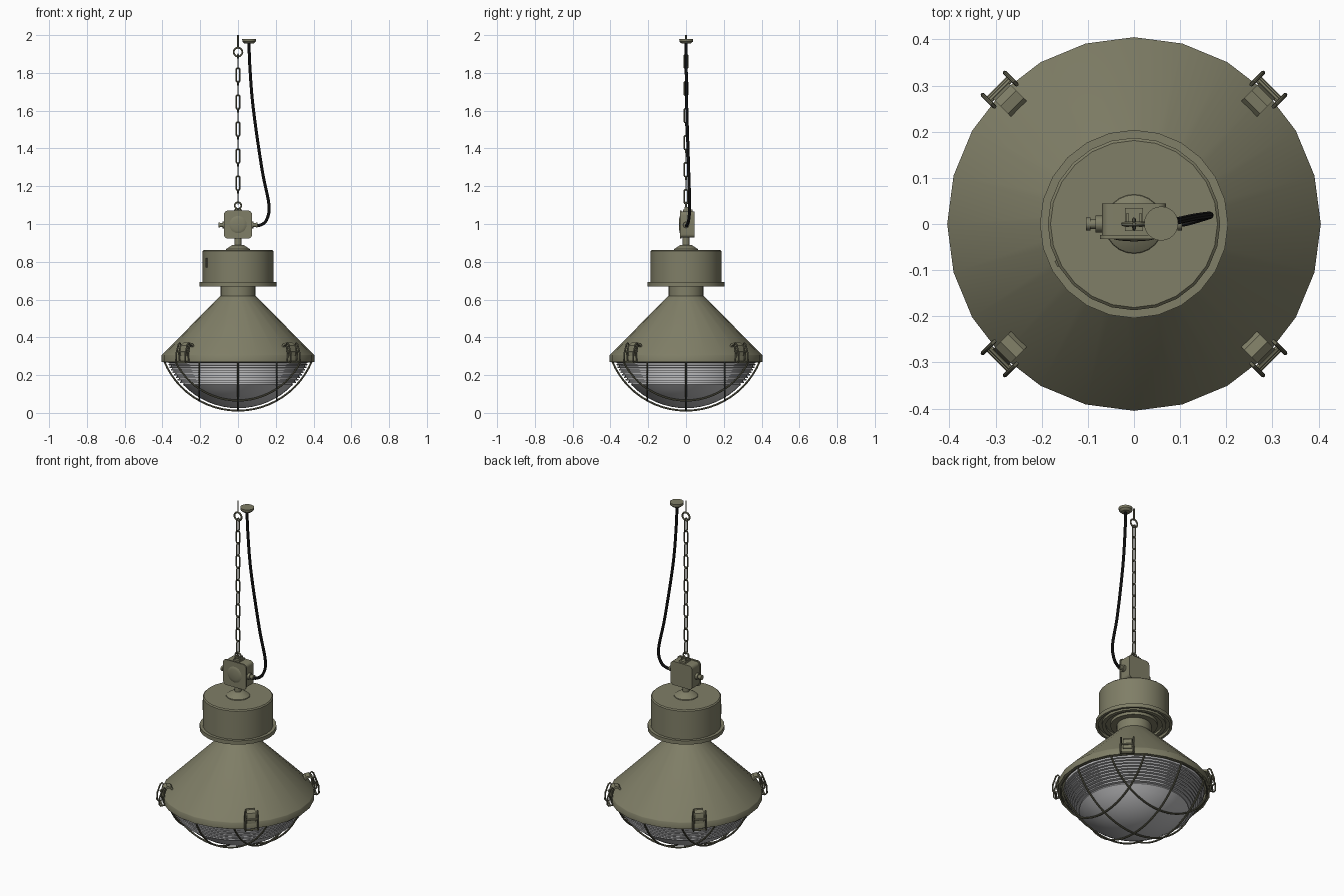
import bpy, bmesh, math
from mathutils import Vector, Matrix

if "Cube" in bpy.data.objects:
    bpy.data.objects.remove(bpy.data.objects["Cube"])

def material(name, rgb):
    m = bpy.data.materials.new(name)
    m.diffuse_color = (*rgb, 1)
    m.use_nodes = True
    m.node_tree.nodes["Principled BSDF"].inputs["Base Color"].default_value = m.diffuse_color
    return m

OLIVE = material("olive_paint", (0.215, 0.21, 0.135))
WIRE = material("dark_olive_wire", (0.14, 0.137, 0.09))
BLACK = material("black_rubber", (0.012, 0.012, 0.012))
GLASS = material("grey_glass", (0.5, 0.5, 0.51))

def finish(name, bm, mat, matrix=None):
    bmesh.ops.remove_doubles(bm, verts=bm.verts[:], dist=1e-5)
    if matrix is not None:
        bm.transform(matrix)
    bmesh.ops.recalc_face_normals(bm, faces=bm.faces[:])
    for f in bm.faces:
        f.smooth = True
    for e in bm.edges:
        e.smooth = len(e.link_faces) == 2 and e.calc_face_angle(0) < math.radians(35)
    me = bpy.data.meshes.new(name)
    bm.to_mesh(me)
    bm.free()
    me.materials.append(mat)
    ob = bpy.data.objects.new(name, me)
    bpy.context.collection.objects.link(ob)
    return ob

def lathe(name, profile, mat, n=24, matrix=None, closed=False):
    """Revolve (radius, z) points around z."""
    bm = bmesh.new()
    rings = [[bm.verts.new((r * math.cos(2 * math.pi * i / n), r * math.sin(2 * math.pi * i / n), z))
              for i in range(n)] for r, z in profile]
    pairs = list(zip(rings, rings[1:])) + ([(rings[-1], rings[0])] if closed else [])
    for a, b in pairs:
        for i in range(n):
            j = (i + 1) % n
            bm.faces.new((a[i], a[j], b[j], b[i]))
    return finish(name, bm, mat, matrix)

def tube(name, pts, r, mat, closed=False, sides=8, matrix=None):
    """Sweep a round section along points."""
    bm = bmesh.new()
    pts = [Vector(p) for p in pts]
    n, rings, normal = len(pts), [], None
    for i, p in enumerate(pts):
        if closed:
            t = pts[(i + 1) % n] - pts[i - 1]
        else:
            t = pts[min(i + 1, n - 1)] - pts[max(i - 1, 0)]
        t.normalize()
        if normal is None:
            normal = t.orthogonal()
        normal = (normal - t * normal.dot(t)).normalized()
        side = t.cross(normal)
        rings.append([bm.verts.new(p + r * (math.cos(a) * normal + math.sin(a) * side))
                      for a in [2 * math.pi * k / sides for k in range(sides)]])
    for i in range(n if closed else n - 1):
        a, b = rings[i], rings[(i + 1) % n]
        for k in range(sides):
            j = (k + 1) % sides
            bm.faces.new((a[k], a[j], b[j], b[k]))
    if not closed:
        bm.faces.new(rings[0])
        bm.faces.new(rings[-1])
    return finish(name, bm, mat, matrix)

def box(name, center, size, mat, bevel=0.0, axis=1, matrix=None):
    """Box with the edges along one axis rounded."""
    bm = bmesh.new()
    bmesh.ops.create_cube(bm, size=1)
    bm.transform(Matrix.Translation(center) @ Matrix.Diagonal((*size, 1)))
    if bevel:
        edges = [e for e in bm.edges if abs((e.verts[0].co - e.verts[1].co)[axis]) > 1e-4]
        bmesh.ops.bevel(bm, geom=edges, offset=bevel, segments=4, profile=0.5, affect='EDGES')
    return finish(name, bm, mat, matrix)

def smooth_path(p, steps=8):
    p = [Vector(v) for v in p]
    p = [2 * p[0] - p[1]] + p + [2 * p[-1] - p[-2]]
    out = []
    for a, b, c, d in zip(p, p[1:], p[2:], p[3:]):
        for k in range(steps):
            t = k / steps
            out.append(0.5 * (2 * b + (c - a) * t + (2 * a - 5 * b + 4 * c - d) * t ** 2
                              + (3 * b - a - 3 * c + d) * t ** 3))
    return out + [p[-2]]

# conical reflector shade with neck and rim
lathe("shade", [(0.092, 0.68), (0.092, 0.62), (0.403, 0.308), (0.405, 0.305), (0.405, 0.27),
                (0.385, 0.27), (0.385, 0.30), (0.085, 0.605), (0.085, 0.68)], OLIVE, closed=True)

# ballast housing with flange and grooved underside
lathe("housing", [(0, 0.863), (0.181, 0.863), (0.187, 0.857), (0.187, 0.692), (0.204, 0.692),
                  (0.204, 0.67), (0.19, 0.67), (0.19, 0.686), (0.17, 0.686), (0.17, 0.672),
                  (0.15, 0.672), (0.15, 0.686), (0.125, 0.686), (0.125, 0.67), (0, 0.67)], OLIVE)
ang = math.atan2(-0.085, -0.165)
box("housing_slot", (0.187, 0, 0.795), (0.006, 0.014, 0.05), WIRE,
    matrix=Matrix.Rotation(ang, 4, 'Z'))

# stem between housing and junction box
lathe("stem", [(0, 0.86), (0.065, 0.86), (0.063, 0.867), (0.032, 0.888), (0.018, 0.89),
               (0.018, 0.935), (0, 0.935)], OLIVE)

# junction box with cover, round boss and cable glands
box("junction_box", (0, 0.009, 0.997), (0.138, 0.07, 0.138), OLIVE, 0.018)
box("junction_box_cover", (0, -0.028, 0.997), (0.148, 0.008, 0.148), OLIVE, 0.02)
lathe("cover_boss", [(0.047, 0), (0.044, 0.002), (0.03, 0.005), (0, 0.007)], OLIVE,
      matrix=Matrix.Translation((0, -0.031, 0.997)) @ Matrix.Rotation(math.pi / 2, 4, 'X'))
for s, side in ((1, "right"), (-1, "left")):
    place = Matrix.Translation((0, 0, 0.995)) @ Matrix.Rotation(s * math.pi / 2, 4, 'Y')
    lathe(side + "_gland", [(0, 0.06), (0.018, 0.06), (0.018, 0.083), (0.011, 0.083),
                            (0.011, 0.094), (0.014, 0.094), (0.014, 0.104), (0, 0.104)],
          OLIVE, 12, place)

# hanging bracket and ring on top of the box
box("bracket_base", (0, 0.01, 1.07), (0.04, 0.05, 0.012), OLIVE)
for s in (-1, 1):
    box("bracket_ear", (s * 0.014, 0.008, 1.08), (0.006, 0.03, 0.022), OLIVE)

def ring(name, z, r, wire, mat):
    tube(name, [(r * math.cos(a), 0, z + r * math.sin(a))
                for a in [2 * math.pi * k / 20 for k in range(20)]], wire, mat, True)

ring("box_ring", 1.098, 0.017, 0.0045, OLIVE)

# chain: alternating stadium links
def link_points(half_len, half_w):
    pts = []
    for s in (1, -1):
        for k in range(9):
            a = math.pi * k / 8
            pts.append((s * half_w * math.cos(a), 0, s * (half_len - half_w + half_w * math.sin(a))))
    return pts

for i in range(11):
    turn = Matrix.Rotation(math.pi / 2 * ((i + 1) % 2), 4, 'Z')
    tube("chain_link", link_points(0.038, 0.010), 0.004, WIRE, True, 8,
         Matrix.Translation((0, 0, 1.86 - 0.0715 * i)) @ turn)

# ceiling eye and rod
ring("ceiling_eye", 1.91, 0.023, 0.005, OLIVE)
tube("ceiling_rod", [(0, 0, 1.93), (0, 0, 2.0)], 0.004, WIRE)

# ceiling rose and power cable
lathe("ceiling_rose", [(0, 1.955), (0.024, 1.955), (0.036, 1.966), (0.037, 1.98), (0, 1.98)], OLIVE,
      matrix=Matrix.Translation((0.059, 0.001, 0)))
tube("power_cable", smooth_path([(0.058, 0, 1.96), (0.063, 0.001, 1.83), (0.081, 0.004, 1.61),
                                 (0.127, 0.014, 1.29), (0.164, 0.019, 1.10), (0.15, 0.014, 1.02),
                                 (0.115, 0.004, 0.993), (0.09, 0, 0.994)]), 0.008, BLACK)

# ribbed glass bowl: stepped upper band, smooth lower dome
R, bottom = 0.402, 0.025
def bowl_r(z):
    return math.sqrt(max(0, R * R - (R - (z - bottom)) ** 2))
profile = [(0, 0.285), (0.372, 0.285)]
for i in range(9):
    top = 0.273 - 0.0135 * i
    profile += [(bowl_r(top) + 0.003, top), (bowl_r(top) + 0.003, top - 0.007),
                (bowl_r(top - 0.0135) - 0.003, top - 0.008),
                (bowl_r(top - 0.0135) - 0.003, top - 0.0135)]
a0 = math.asin(bowl_r(0.15) / R)
profile += [(R * math.sin(a0 * (1 - k / 8)), bottom + R - R * math.cos(a0 * (1 - k / 8)))
            for k in range(9)]
lathe("glass_bowl", profile, GLASS, 40)

# wire guard: three wires each way following a spherical cap
CR, czb = 0.4225, 0.012
for turn in (0, math.pi / 2):
    for off in (-0.205, 0, 0.205):
        rr = math.sqrt(CR * CR - off * off)
        a1 = math.acos((CR + czb - 0.275) / rr)
        pts = [(off, rr * math.sin(a), CR + czb - rr * math.cos(a))
               for a in [a1 * (k / 12 - 1) for k in range(25)]]
        tube("guard_wire", pts, 0.005, WIRE, False, 8, Matrix.Rotation(turn, 4, 'Z'))
tube("guard_rim", [(0.39 * math.cos(a), 0.39 * math.sin(a), 0.273)
                   for a in [2 * math.pi * k / 48 for k in range(48)]], 0.006, WIRE, True)

# four toggle latches on the rim
for k in range(4):
    m = Matrix.Rotation(math.pi / 4 + k * math.pi / 2, 4, 'Z')
    # curled tab extruded sideways
    outer = [(0.345, 0.345), (0.362, 0.368), (0.385, 0.372), (0.402, 0.358), (0.408, 0.335), (0.408, 0.30)]
    inner = [(0.398, 0.30), (0.398, 0.333), (0.393, 0.350), (0.382, 0.361), (0.368, 0.358), (0.353, 0.340)]
    bm = bmesh.new()
    sides = [[bm.verts.new((x, y, z)) for x, z in outer + inner] for y in (-0.024, 0.024)]
    n = len(sides[0])
    for s in sides:
        bm.faces.new(s)
    for i in range(n):
        j = (i + 1) % n
        bm.faces.new((sides[0][i], sides[0][j], sides[1][j], sides[1][i]))
    finish("latch_tab", bm, OLIVE, m)
    # wire side loops joined by cross pins
    for y in (-0.034, 0.034):
        tube("latch_loop", [(x, y, z) for x, z in
             [(0.402, 0.268), (0.422, 0.266), (0.43, 0.275), (0.428, 0.315), (0.412, 0.362),
              (0.402, 0.37), (0.394, 0.362), (0.408, 0.315)]], 0.0045, WIRE, True, 8, m)
    for x, z in ((0.415, 0.268), (0.41, 0.325)):
        tube("latch_pin", [(x, -0.036, z), (x, 0.036, z)], 0.006, OLIVE, False, 8, m)
